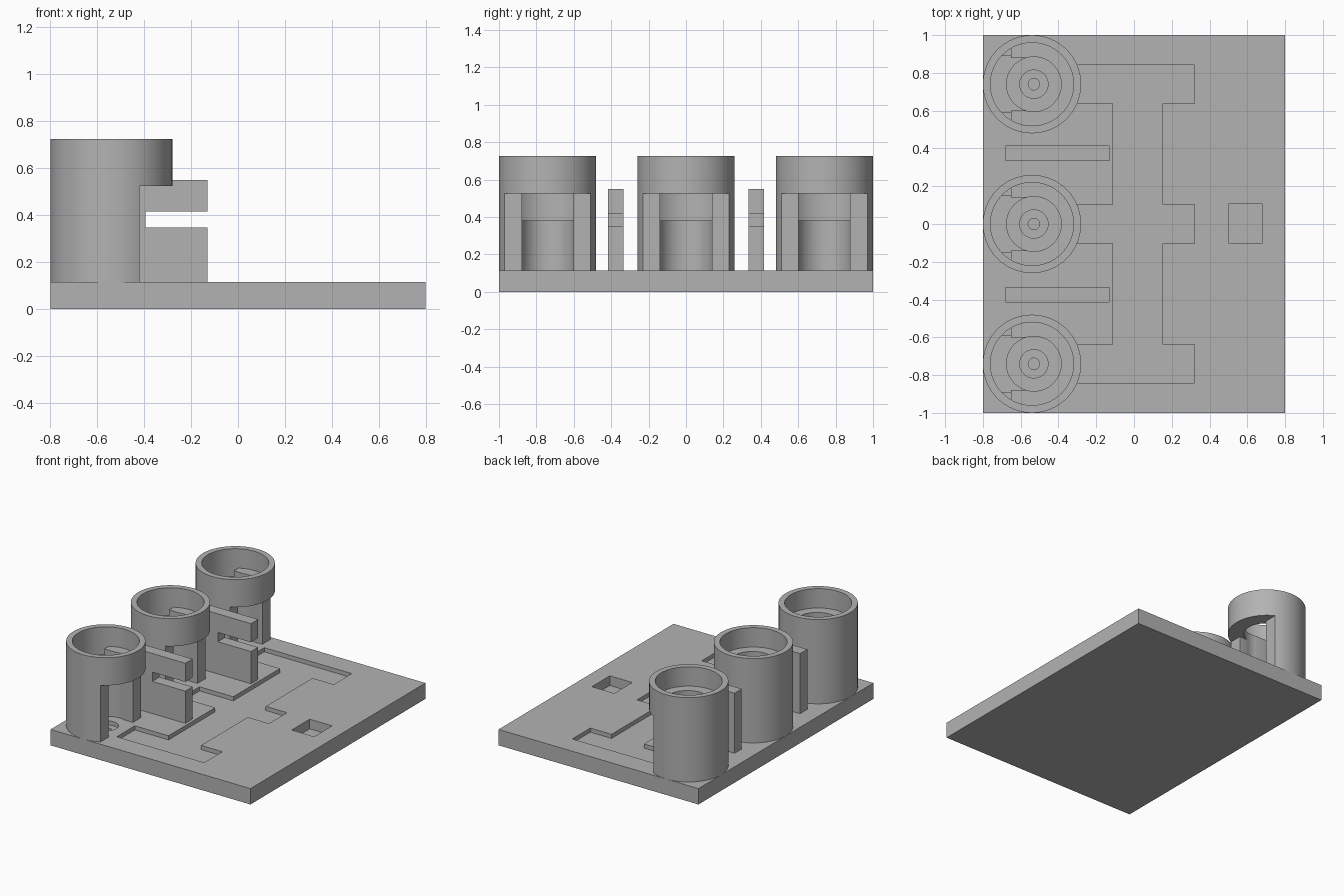
import bpy
import math

if "Cube" in bpy.data.objects:
    bpy.data.objects.remove(bpy.data.objects["Cube"], do_unlink=True)

grey = bpy.data.materials.new("plain_grey")
grey.use_nodes = True
grey.diffuse_color = (0.45, 0.45, 0.45, 1)
grey.node_tree.nodes["Principled BSDF"].inputs["Base Color"].default_value = (0.45, 0.45, 0.45, 1)

TOP = 0.115      # upper face of the base
TOWER_X = -0.54
HOLE_X = -0.53
TOWERS = {"right": -0.74, "middle": 0.0, "left": 0.74}


def box(name, x, y, z):
    """Box from (low, high) pairs."""
    bpy.ops.mesh.primitive_cube_add(size=1, location=[sum(p) / 2 for p in (x, y, z)])
    ob = bpy.context.object
    ob.name = name
    ob.scale = [p[1] - p[0] for p in (x, y, z)]
    bpy.ops.object.transform_apply(location=True, rotation=True, scale=True)
    ob.data.materials.append(grey)
    return ob


def cylinder(name, x, y, radius, z, sides=64):
    bpy.ops.mesh.primitive_cylinder_add(vertices=sides, radius=radius, depth=z[1] - z[0],
                                        location=(x, y, sum(z) / 2))
    ob = bpy.context.object
    ob.name = name
    bpy.ops.object.transform_apply(location=True, rotation=True, scale=True)
    ob.data.materials.append(grey)
    return ob


def combine(ob, other, operation="DIFFERENCE"):
    """Apply a boolean and remove the helper."""
    other.hide_render = True
    mod = ob.modifiers.new(operation.lower(), "BOOLEAN")
    mod.operation = operation
    mod.solver = "EXACT"
    mod.object = other
    bpy.ops.object.select_all(action="DESELECT")
    bpy.context.view_layer.objects.active = ob
    ob.select_set(True)
    bpy.ops.object.modifier_apply(modifier=mod.name)
    bpy.data.objects.remove(other, do_unlink=True)


def smooth(ob):
    bpy.ops.object.select_all(action="DESELECT")
    bpy.context.view_layer.objects.active = ob
    ob.select_set(True)
    bpy.ops.object.shade_smooth_by_angle(angle=math.radians(30))


# Base plate with a shallow branching channel, a square pocket and stepped holes
base = box("base_plate", (-0.8, 0.8), (-1, 1), (0, TOP))
channel = box("channel", (-0.11, 0.15), (-0.84, 0.84), (TOP - 0.03, 0.2))
for y in TOWERS.values():
    combine(channel, box("finger", (-0.38, 0.32), (y - 0.103, y + 0.103), (TOP - 0.03, 0.2)), "UNION")
combine(base, channel)
combine(base, box("pocket", (0.5, 0.68), (-0.1, 0.105), (TOP - 0.07, 0.2)))
for y in TOWERS.values():
    combine(base, cylinder("recess", HOLE_X, y, 0.075, (TOP - 0.03, 0.2), 48))
    combine(base, cylinder("pin_hole", HOLE_X, y, 0.03, (TOP - 0.07, 0.2), 32))
smooth(base)

# Hollow towers: cup on top, bore below, open window towards +x
for side, y in TOWERS.items():
    tower = cylinder(side + "_tower", TOWER_X, y, 0.26, (TOP, 0.725))
    combine(tower, cylinder("cup", TOWER_X, y, 0.22, (0.585, 0.8)))
    combine(tower, cylinder("bore", HOLE_X, y, 0.145, (0.05, 0.65)))
    combine(tower, box("front_cut", (-0.42, -0.2), (y - 0.3, y + 0.3), (0.05, 0.525)))
    combine(tower, box("window", (HOLE_X, -0.2), (y - 0.138, y + 0.138), (0.05, 0.525)))
    # Rear pocket behind the bore, wider at the back and rounded by the cup wall
    combine(tower, box("pocket_neck", (-0.66, HOLE_X), (y - 0.14, y + 0.14), (0.38, 0.65)))
    for half_width, floor in ((0.15, 0.38), (0.3, 0.525)):
        back = cylinder("pocket_back", TOWER_X, y, 0.22, (floor, 0.65))
        combine(back, box("limit", (-0.9, -0.65), (y - half_width, y + half_width), (0.3, 0.7)),
                "INTERSECT")
        combine(tower, back)
    smooth(tower)

# Notched upright plates between the towers
for side, y in (("right", -0.375), ("left", 0.375)):
    plate = box(side + "_notched_plate", (-0.68, -0.13), (y - 0.041, y + 0.041), (TOP, 0.55))
    combine(plate, box("notch", (-0.395, 0), (y - 0.1, y + 0.1), (0.348, 0.415)))
